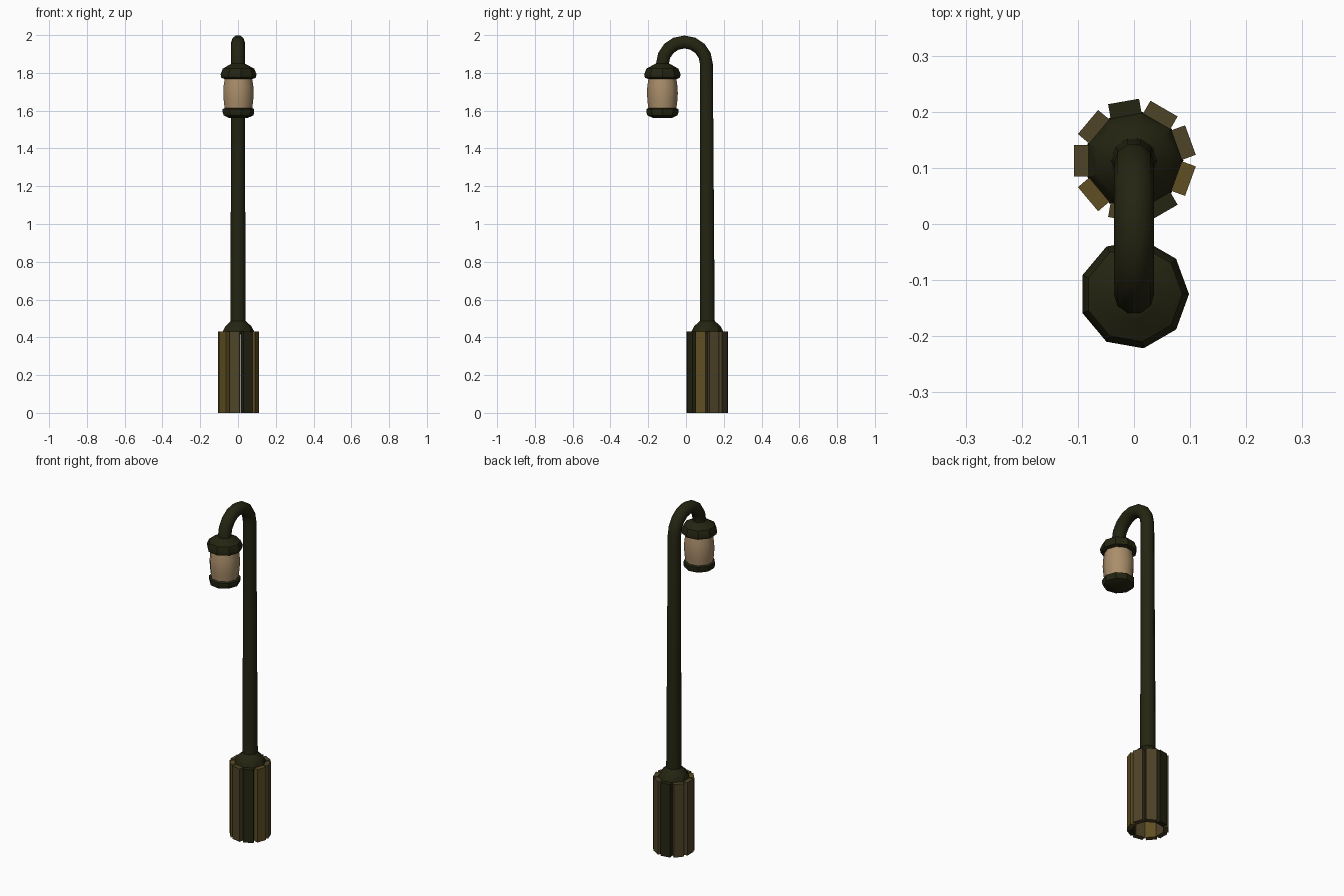
import bpy, bmesh
from math import pi, sin, cos, radians
from mathutils import Vector, Matrix

if "Cube" in bpy.data.objects:
    bpy.data.objects.remove(bpy.data.objects["Cube"])

POLE_Y, LAMP_Y = 0.113, -0.125
SIDES = 9


def material(name, r, g, b):
    m = bpy.data.materials.new(name)
    m.use_nodes = True
    m.diffuse_color = (r, g, b, 1)
    m.node_tree.nodes["Principled BSDF"].inputs["Base Color"].default_value = (r, g, b, 1)
    return m


metal = material("dark_green_metal", 0.018, 0.018, 0.006)
gold = material("golden_wood", 0.115, 0.077, 0.016)
brown = material("brown_wood", 0.078, 0.057, 0.022)
glass = material("warm_glass", 0.40, 0.27, 0.145)


def finish(bm, name, mat, smooth=None):
    bmesh.ops.recalc_face_normals(bm, faces=bm.faces)
    mesh = bpy.data.meshes.new(name)
    bm.to_mesh(mesh)
    bm.free()
    mesh.materials.append(mat)
    ob = bpy.data.objects.new(name, mesh)
    bpy.context.collection.objects.link(ob)
    if smooth:
        bpy.ops.object.select_all(action="DESELECT")
        ob.select_set(True)
        bpy.context.view_layer.objects.active = ob
        bpy.ops.object.shade_smooth_by_angle(angle=radians(smooth))
    return ob


def skin(rings, name, mat, smooth=None):
    """Join rings of points into a closed tube with end caps."""
    bm = bmesh.new()
    loops = [[bm.verts.new(p) for p in ring] for ring in rings]
    n = len(loops[0])
    for a, b in zip(loops, loops[1:]):
        for i in range(n):
            j = (i + 1) % n
            bm.faces.new((a[i], a[j], b[j], b[i]))
    bm.faces.new(loops[0])
    bm.faces.new(loops[-1])
    return finish(bm, name, mat, smooth)


def lathe(name, profile, y, mat, smooth=35):
    rings = [[(r * cos(2 * pi * i / SIDES), y + r * sin(2 * pi * i / SIDES), z)
              for i in range(SIDES)] for r, z in profile]
    return skin(rings, name, mat, smooth)


# Wooden planks standing in a ring around the foot
plank_mats = [brown, brown, metal, brown, brown, gold, brown, metal, gold]
for i, mat in enumerate(plank_mats):
    bm = bmesh.new()
    bmesh.ops.create_cube(bm, size=1)
    bmesh.ops.scale(bm, vec=(0.029, 0.056, 0.43), verts=bm.verts)
    bmesh.ops.translate(bm, vec=(0.0925, 0, 0.215), verts=bm.verts)
    bmesh.ops.rotate(bm, matrix=Matrix.Rotation(radians(20 + 40 * i), 3, "Z"), verts=bm.verts)
    bmesh.ops.translate(bm, vec=(0, POLE_Y, 0), verts=bm.verts)
    finish(bm, f"base_plank_{i + 1}", mat)

# Domed collar closing the top of the planks
lathe("base_collar", [(0.088, 0.415), (0.086, 0.43), (0.070, 0.46), (0.047, 0.48), (0.040, 0.488)],
      POLE_Y, metal)

# Tapered pole bending over into the lamp
ARC_Z, STEPS = 1.847, 8
arc_r = (0.108 - LAMP_Y) / 2
arc_y = (0.108 + LAMP_Y) / 2
path = [(POLE_Y, 0.47, 0, 0.041), (POLE_Y - 0.002, 1.15, 0, 0.038)]
for s in range(STEPS + 1):
    t = pi * s / STEPS
    path.append((arc_y + arc_r * cos(t), ARC_Z + arc_r * sin(t), t, 0.036))
path.append((LAMP_Y, 1.82, pi, 0.036))
rings = []
for y, z, t, r in path:
    out = Vector((0, cos(t), sin(t)))
    rings.append([Vector((0, y, z)) + r * (cos(a) * Vector((1, 0, 0)) + sin(a) * out)
                  for a in (2 * pi * k / 10 for k in range(10))])
skin(rings, "curved_pole", metal, 50)

# Lamp: cap, bulging glass and bottom holder
lathe("lamp_cap", [(0.078, 1.768), (0.094, 1.775), (0.098, 1.793), (0.086, 1.822), (0.045, 1.845),
                   (0.034, 1.850)], LAMP_Y, metal)
lathe("lamp_glass", [(0.074, 1.60), (0.080, 1.65), (0.083, 1.69), (0.081, 1.73), (0.074, 1.775)],
      LAMP_Y, glass, 45)
lathe("lamp_holder", [(0.052, 1.562), (0.081, 1.575), (0.086, 1.590), (0.086, 1.608), (0.076, 1.613)],
      LAMP_Y, metal)
